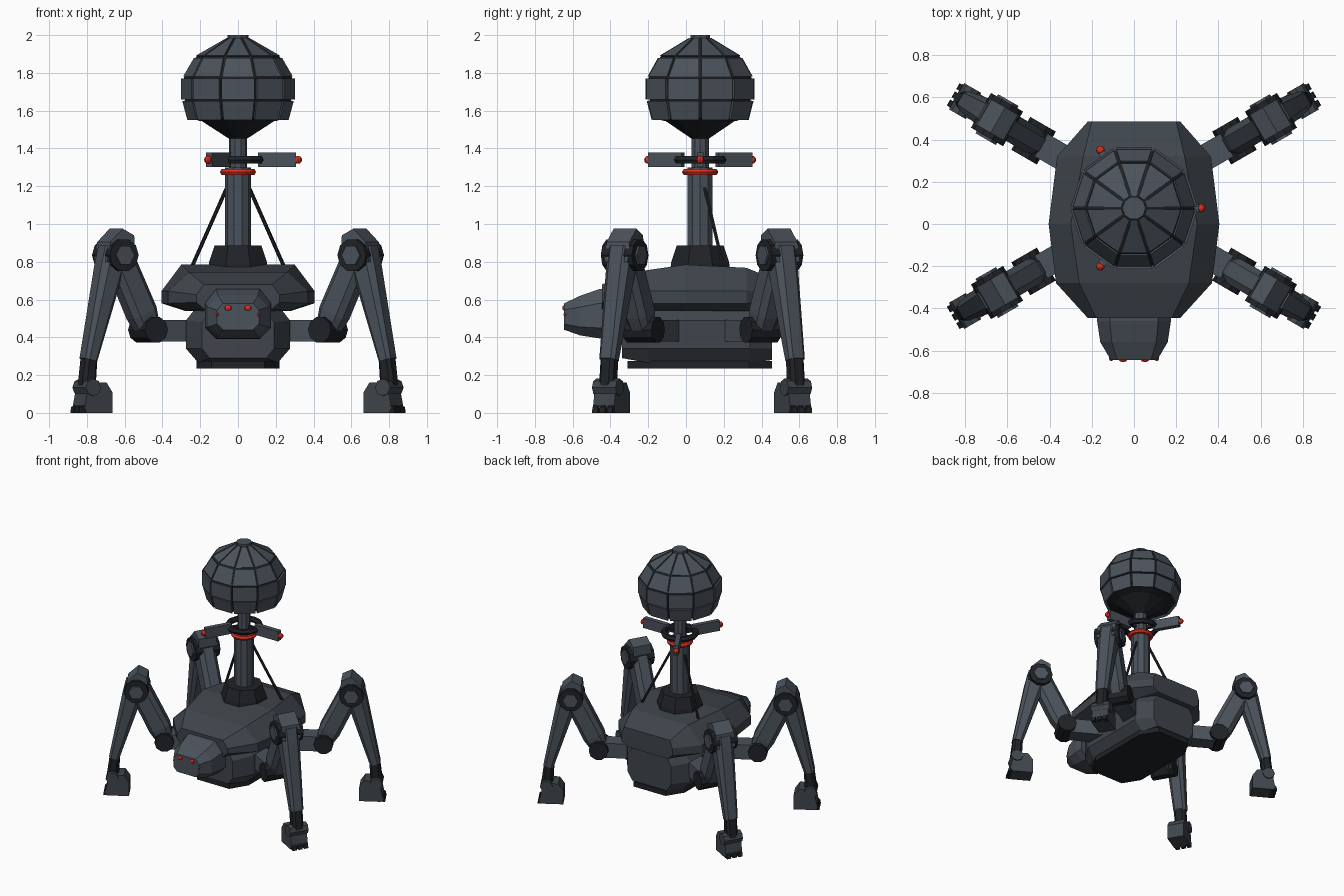
import bpy, bmesh
from math import sin, cos, pi, radians
from mathutils import Vector

if "Cube" in bpy.data.objects:
    bpy.data.objects.remove(bpy.data.objects["Cube"])

def material(name, rgb):
    m = bpy.data.materials.new(name)
    m.diffuse_color = (*rgb, 1)
    m.use_nodes = True
    m.node_tree.nodes["Principled BSDF"].inputs["Base Color"].default_value = m.diffuse_color
    return m

STEEL = material("steel", (0.07, 0.085, 0.105))
HULL = material("hull", (0.05, 0.06, 0.072))
DARK = material("dark", (0.014, 0.016, 0.02))
RED = material("red", (0.75, 0.025, 0.012))

def finish(name, bm, mat):
    bmesh.ops.recalc_face_normals(bm, faces=bm.faces)
    me = bpy.data.meshes.new(name)
    bm.to_mesh(me)
    bm.free()
    me.materials.append(mat)
    ob = bpy.data.objects.new(name, me)
    bpy.context.collection.objects.link(ob)
    return ob

def add_loft(bm, rings):
    vs = [[bm.verts.new(p) for p in ring] for ring in rings]
    n = len(vs[0])
    for a, b in zip(vs, vs[1:]):
        for i in range(n):
            j = (i + 1) % n
            bm.faces.new((a[i], a[j], b[j], b[i]))
    bm.faces.new(vs[0])
    bm.faces.new(vs[-1])

def loft(name, rings, mat):
    bm = bmesh.new()
    add_loft(bm, rings)
    return finish(name, bm, mat)

AX = 0.075  # y of the mast axis

def lathe(name, profile, n, mat, phase=0.0):
    return loft(name, [[(r * cos(2 * pi * i / n + phase), AX + r * sin(2 * pi * i / n + phase), z)
                        for i in range(n)] for r, z in profile], mat)

def torus(name, z, R, r, mat, n=16, m=6):
    bm = bmesh.new()
    vs = [[bm.verts.new(((R + r * cos(2 * pi * j / m)) * cos(2 * pi * i / n),
                         AX + (R + r * cos(2 * pi * j / m)) * sin(2 * pi * i / n),
                         z + r * sin(2 * pi * j / m))) for j in range(m)] for i in range(n)]
    for i in range(n):
        for j in range(m):
            k, l = (i + 1) % n, (j + 1) % m
            bm.faces.new((vs[i][j], vs[k][j], vs[k][l], vs[i][l]))
    return finish(name, bm, mat)

def ball(name, loc, scale, mat):
    bm = bmesh.new()
    bmesh.ops.create_uvsphere(bm, u_segments=8, v_segments=6, radius=1)
    for v in bm.verts:
        v.co = Vector(loc) + Vector(v.co[i] * scale[i] for i in range(3))
    return finish(name, bm, mat)

def hull(name, sections, mat):
    # each section: y, then the right half outline from bottom to top
    return loft(name, [[(x, y, z) for x, z in half] + [(-x, y, z) for x, z in reversed(half)]
                       for y, half in sections], mat)

# Body shells and head
hull("carapace", [
    (-0.445, [(.18, .55), (.22, .585), (.22, .625), (.18, .68)]),
    (-0.28, [(.27, .54), (.37, .58), (.37, .645), (.26, .745)]),
    (0.0, [(.28, .54), (.405, .58), (.405, .645), (.30, .785)]),
    (0.32, [(.25, .54), (.365, .58), (.365, .645), (.24, .768)]),
    (0.485, [(.18, .55), (.22, .585), (.22, .64), (.20, .70)])], HULL)
hull("lower_body", [
    (-0.34, [(.15, .29), (.19, .34), (.19, .48), (.15, .54)]),
    (-0.20, [(.21, .265), (.275, .34), (.275, .49), (.22, .56)]),
    (0.34, [(.21, .265), (.275, .34), (.275, .49), (.22, .56)]),
    (0.455, [(.15, .28), (.19, .34), (.19, .48), (.15, .54)])], HULL)
plate = [(.14, -.31), (.22, -.18), (.22, .33), (.14, .455)]
plate += [(-x, y) for x, y in reversed(plate)]
loft("belly_plate", [[(x, y, z) for x, y in plate] for z in (.235, .275)], DARK)
hull("head", [
    (-0.40, [(.115, .39), (.175, .45), (.175, .58), (.115, .66)]),
    (-0.46, [(.115, .395), (.175, .45), (.175, .58), (.115, .655)]),
    (-0.56, [(.105, .41), (.16, .455), (.16, .56), (.105, .62)]),
    (-0.645, [(.08, .44), (.11, .47), (.11, .545), (.08, .58)])], STEEL)
for s in (1, -1):
    ball("large_eye", (s * .052, -.643, .556), (.021, .012, .015), RED)
    ball("small_eye", (s * .108, -.638, .52), (.011, .012, .009), RED)

# Mast with foot, collar and stays
lathe("mast_base", [(.175, .74), (.165, .80), (.135, .885)], 8, DARK, pi / 8)
lathe("mast", [(.07, .85), (.07, 1.30)], 10, STEEL)
lathe("mast_neck", [(.048, 1.29), (.048, 1.47)], 10, STEEL)
torus("warning_ring", 1.275, .078, .018, RED)
torus("sensor_ring", 1.34, .118, .022, DARK, 12)
for s in (1, -1):
    a, b = Vector((s * .06, .10, 1.19)), Vector((s * .25, .20, .76))
    q = (b - a).to_track_quat('Z', 'Y')
    loft("mast_stay", [[p + q @ Vector((.01 * cos(i * pi / 3), .01 * sin(i * pi / 3), 0))
                        for i in range(6)] for p in (a, b)], DARK)

# Three sensor arms around the mast
for k in range(3):
    t = 2 * pi * k / 3
    def polar(r, s, z):
        return (r * cos(t) - s * sin(t), AX + r * sin(t) + s * cos(t), z)
    def bar(name, r0, r1, w, h, mat):
        loft(name, [[polar(r, s * w, 1.34 + u * h) for s, u in ((1, 1), (-1, 1), (-1, -1), (1, -1))]
                    for r in (r0, r1)], mat)
    bar("sensor_strut", .04, .12, .01, .012, DARK)
    bar("sensor_arm", .105, .308, .018, .039, STEEL)
    ball("sensor_light", polar(.318, 0, 1.34), (.021, .021, .021), RED)

# Globe: dark core, four rows of ten plates, cap and funnel
lathe("globe_core", [(.20, 1.545), (.25, 1.56), (.28, 1.65), (.287, 1.775), (.222, 1.885), (.05, 1.985)], 10, DARK)
lathe("globe_funnel", [(.045, 1.45), (.20, 1.55)], 10, DARK)
lathe("globe_cap", [(.055, 1.96), (.055, 2.0)], 10, STEEL)
bm = bmesh.new()
mid = Vector((0, AX, 1.72))
for r0, z0, r1, z1 in ((.27, 1.55, .297, 1.65), (.303, 1.66, .303, 1.77),
                       (.292, 1.782, .235, 1.88), (.224, 1.892, .062, 1.985)):
    for k in range(10):
        a, b = 2 * pi * k / 10, 2 * pi * (k + 1) / 10
        quad = []
        for r, z, u, v in ((r0, z0, a, b), (r0, z0, b, a), (r1, z1, b, a), (r1, z1, a, b)):
            g = min(.007 / (2 * r * sin(pi / 10)), .2)  # gap at each corner
            p, q = Vector((r * cos(u), AX + r * sin(u), z)), Vector((r * cos(v), AX + r * sin(v), z))
            quad.append(p.lerp(q, g))
        add_loft(bm, [quad, [mid.lerp(p, .92) for p in quad]])
finish("globe_plates", bm, STEEL)

# Legs: local frame is r outward, s sideways, z up
C, S = cos(radians(30)), sin(radians(30))

def leg(sx, sy, tag):
    def P(r, s, z):
        return (sx * (r * C + s * S), .085 + sy * (.035 + r * S - s * C), z)

    def limb(name, stations, mat):
        # octagonal section square to the limb direction; station: r, z, half depth, half width
        d = Vector((stations[-1][0] - stations[0][0], stations[-1][1] - stations[0][1])).normalized()
        n = Vector((d.y, -d.x))
        rings = []
        for r, z, a, b in stations:
            c = min(a, b) * .45
            o = [(a, b - c), (a - c, b), (c - a, b), (-a, b - c), (-a, c - b), (c - a, -b), (a - c, -b), (a, c - b)]
            rings.append([P(r + n.x * u, v, z + n.y * u) for u, v in o])
        loft(name + tag, rings, mat)

    def slab(name, prof, w, mat, s0=0.0):
        loft(name + tag, [[P(r, s0 + s, z) for r, z in prof] for s in (-w, w)], mat)

    def axle(name, r, z, rad, w, n, mat, s0=0.0):
        slab(name, [(r + rad * cos(2 * pi * i / n), z + rad * sin(2 * pi * i / n)) for i in range(n)], w, mat, s0)

    slab("hip_arm", [(.24, .378), (.54, .378), (.54, .492), (.24, .492)], .062, STEEL)
    axle("hip_joint", .55, .44, .07, .09, 10, DARK)
    limb("thigh", [(.55, .44, .06, .055), (.59, .53, .078, .066), (.735, .83, .075, .066)], STEEL)
    axle("knee_joint", .75, .835, .088, .095, 10, DARK)
    for s in (1, -1):
        axle("knee_cap", .75, .835, .056, .012, 6, STEEL, s * .095)
    slab("knee_hood", [(.82, .905), (.745, .975), (.675, .94), (.67, .87), (.74, .78), (.84, .80)], .07, STEEL)
    limb("shin", [(.762, .87, .072, .07), (.79, .76, .07, .068), (.915, .28, .037, .048)], STEEL)
    limb("ankle", [(.91, .30, .036, .042), (.925, .14, .042, .042)], DARK)
    axle("ankle_joint", .925, .135, .046, .072, 8, HULL)
    slab("foot", [(.805, 0), (.805, .11), (.84, .16), (.91, .16), (.96, .10), (.975, .025), (.96, 0)], .064, HULL)
    for s in (-.045, 0, .045):
        slab("toe", [(.94, 0), (.99, 0), (.985, .03), (.94, .06)], .016, DARK, s)

for sx, sy, tag in ((1, 1, "_back_right"), (-1, 1, "_back_left"), (1, -1, "_front_right"), (-1, -1, "_front_left")):
    leg(sx, sy, tag)
